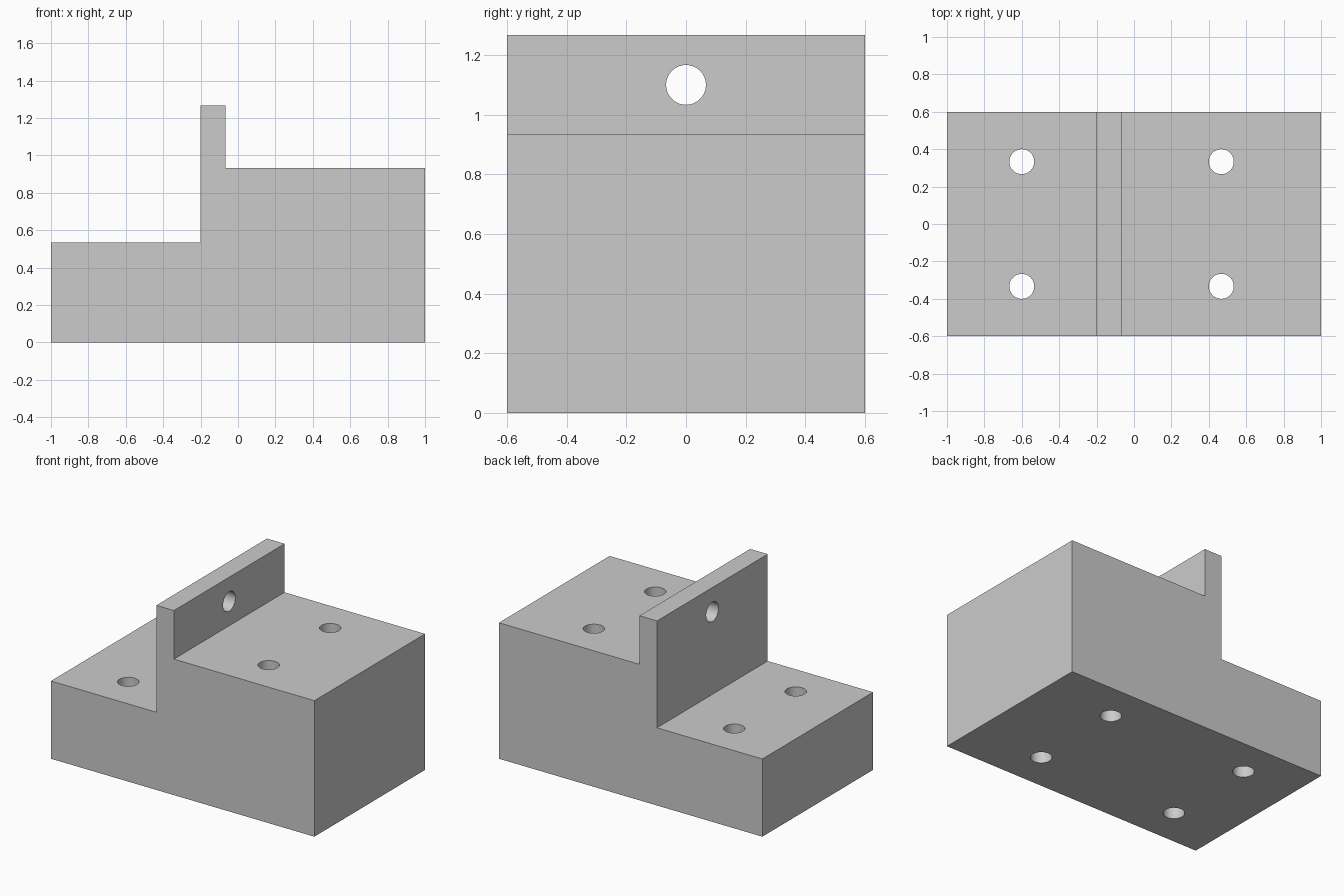
import bpy
import bmesh
from math import pi, radians

cube = bpy.data.objects.get("Cube")
if cube:
    bpy.data.objects.remove(cube, do_unlink=True)

U = 2 / 30              # design module: the block is 30 modules long
HALF_DEPTH = 9 * U
HOLE_RADIUS = U

grey = bpy.data.materials.new("light grey")
grey.use_nodes = True
grey.diffuse_color = (0.6, 0.6, 0.6, 1)
grey.node_tree.nodes["Principled BSDF"].inputs["Base Color"].default_value = (0.6, 0.6, 0.6, 1)

# Stepped block with upright wall: side profile extruded along y
profile = [(-15, 0), (15, 0), (15, 14), (-1, 14), (-1, 19), (-3, 19), (-3, 8), (-15, 8)]
bm = bmesh.new()
face = bm.faces.new([bm.verts.new((x * U, -HALF_DEPTH, z * U)) for x, z in profile])
extruded = bmesh.ops.extrude_face_region(bm, geom=[face])["geom"]
bmesh.ops.translate(bm, vec=(0, 2 * HALF_DEPTH, 0),
                    verts=[v for v in extruded if isinstance(v, bmesh.types.BMVert)])
bmesh.ops.recalc_face_normals(bm, faces=bm.faces)
mesh = bpy.data.meshes.new("stepped_block")
bm.to_mesh(mesh)
bm.free()
mesh.materials.append(grey)
block = bpy.data.objects.new("stepped_block", mesh)
bpy.context.collection.objects.link(block)


def drill(name, location, length, rotation=(0, 0, 0)):
    """Cut a round through hole and discard the cutter."""
    bpy.ops.mesh.primitive_cylinder_add(vertices=64, radius=HOLE_RADIUS, depth=length,
                                        location=location, rotation=rotation)
    cutter = bpy.context.object
    cutter.name = name
    cutter.hide_render = True
    cutter.data.materials.append(grey)
    bpy.context.view_layer.objects.active = block
    mod = block.modifiers.new(name, "BOOLEAN")
    mod.operation = "DIFFERENCE"
    mod.solver = "EXACT"
    mod.object = cutter
    bpy.ops.object.modifier_apply(modifier=mod.name)
    bpy.data.objects.remove(cutter, do_unlink=True)


# Four vertical mounting holes
for x in (-9, 7):
    for y in (-5, 5):
        drill("mounting_hole", (x * U, y * U, 8 * U), 3)

# Cross hole through the upright wall
drill("wall_hole", (-2 * U, 0, 16.5 * U), 6 * U, (0, pi / 2, 0))

# Smooth hole walls, crisp block edges
bpy.ops.object.select_all(action="DESELECT")
block.select_set(True)
bpy.context.view_layer.objects.active = block
bpy.ops.object.shade_smooth_by_angle(angle=radians(30))
